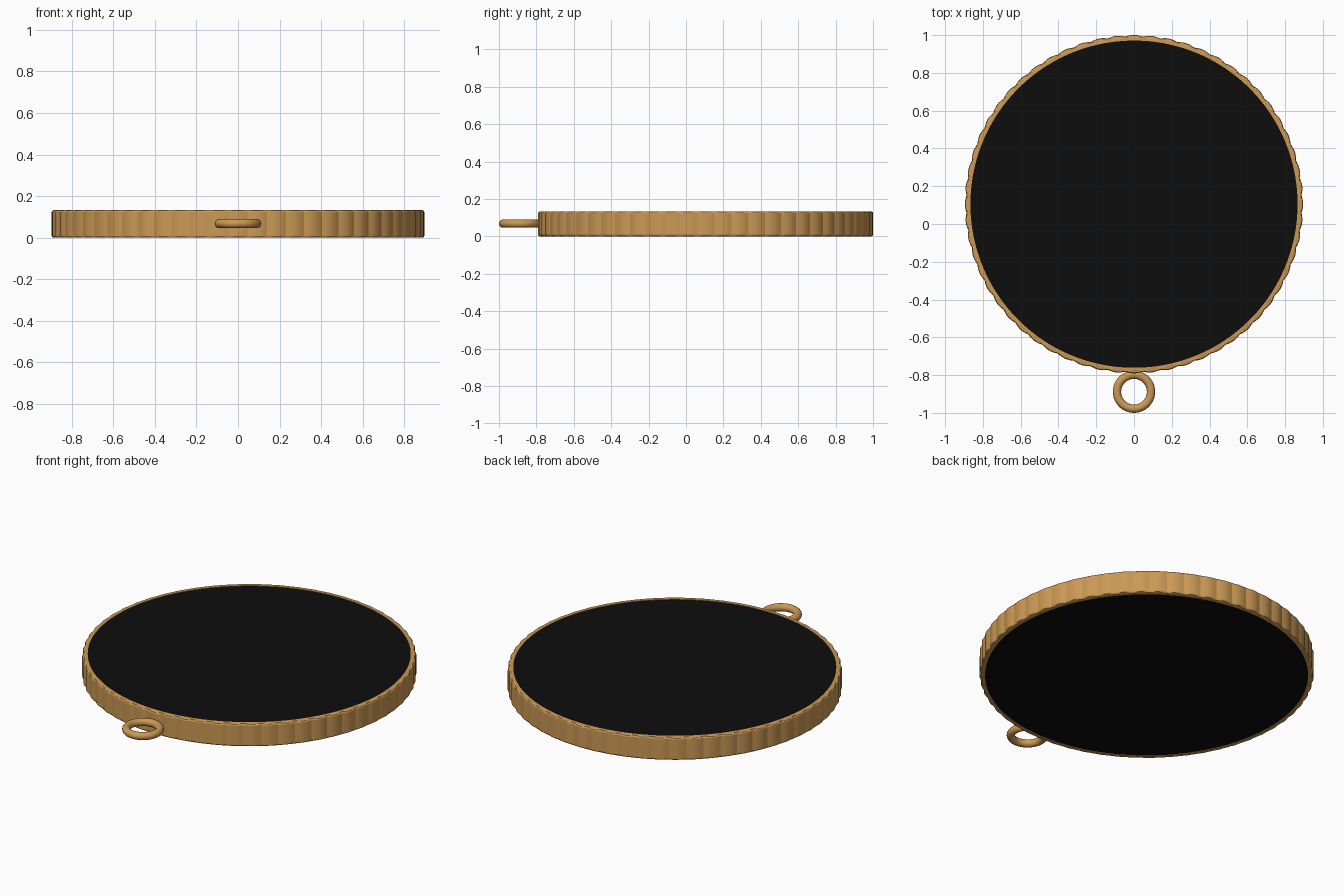
import bpy, bmesh, math

if "Cube" in bpy.data.objects:
    bpy.data.objects.remove(bpy.data.objects["Cube"])

def material(name, rgb):
    m = bpy.data.materials.new(name)
    m.diffuse_color = (*rgb, 1)
    m.use_nodes = True
    m.node_tree.nodes["Principled BSDF"].inputs["Base Color"].default_value = m.diffuse_color
    return m

GOLD = material("warm gold", (0.60, 0.32, 0.09))
BLACK = material("black", (0.004, 0.004, 0.004))

CY, H = 0.105, 0.133      # disc centre and height
TEETH, STEPS = 60, 6      # coin-edge flutes around the rim

def finish(bm, name, mat, angle):
    bmesh.ops.recalc_face_normals(bm, faces=bm.faces)
    me = bpy.data.meshes.new(name)
    bm.to_mesh(me)
    bm.free()
    ob = bpy.data.objects.new(name, me)
    bpy.context.collection.objects.link(ob)
    me.materials.append(mat)
    bpy.ops.object.select_all(action='DESELECT')
    ob.select_set(True)
    bpy.context.view_layer.objects.active = ob
    bpy.ops.object.shade_smooth_by_angle(angle=math.radians(angle))
    return ob

def sweep(name, profile, n, centre, mat, flute=0.0, angle=35):
    """Revolve a closed (radius, z, flute weight) profile around a vertical axis."""
    bm = bmesh.new()
    rings = []
    for i in range(n):
        a = 2 * math.pi * i / n
        wave = flute * (abs(math.cos(a * TEETH / 2)) - 1)
        rings.append([bm.verts.new((centre[0] + (r + w * wave) * math.cos(a),
                                    centre[1] + (r + w * wave) * math.sin(a), z))
                      for r, z, w in profile])
    k = len(profile)
    for i in range(n):
        p, q = rings[i], rings[(i + 1) % n]
        for j in range(k):
            bm.faces.new((p[j], q[j], q[(j + 1) % k], p[(j + 1) % k]))
    return finish(bm, name, mat, angle)

# fluted metal rim with softened edges
R, RI = 0.896, 0.866
sweep("case_rim", [(RI, 0, 0), (R - 0.010, 0, 0), (R - 0.003, 0.003, 1), (R, 0.009, 1),
                   (R, H - 0.009, 1), (R - 0.003, H - 0.003, 1), (R - 0.010, H, 0), (RI, H, 0)],
      TEETH * STEPS, (0, CY), GOLD, flute=0.008, angle=25)

# black filling, nearly flush with the rim on both faces
bm = bmesh.new()
bmesh.ops.create_cone(bm, cap_ends=True, segments=120, radius1=RI + 0.004,
                      radius2=RI + 0.004, depth=H - 0.006)
bmesh.ops.translate(bm, verts=bm.verts, vec=(0, CY, H / 2))
finish(bm, "black_face", BLACK, 35)

# hanging loop at the front edge
T, RL = 0.022, 0.090
loop = [(RL + T * math.cos(t * math.pi / 8), 0.068 + T * math.sin(t * math.pi / 8), 0)
        for t in range(16)]
sweep("hanging_loop", loop, 48, (0, -0.888), GOLD, angle=60)
